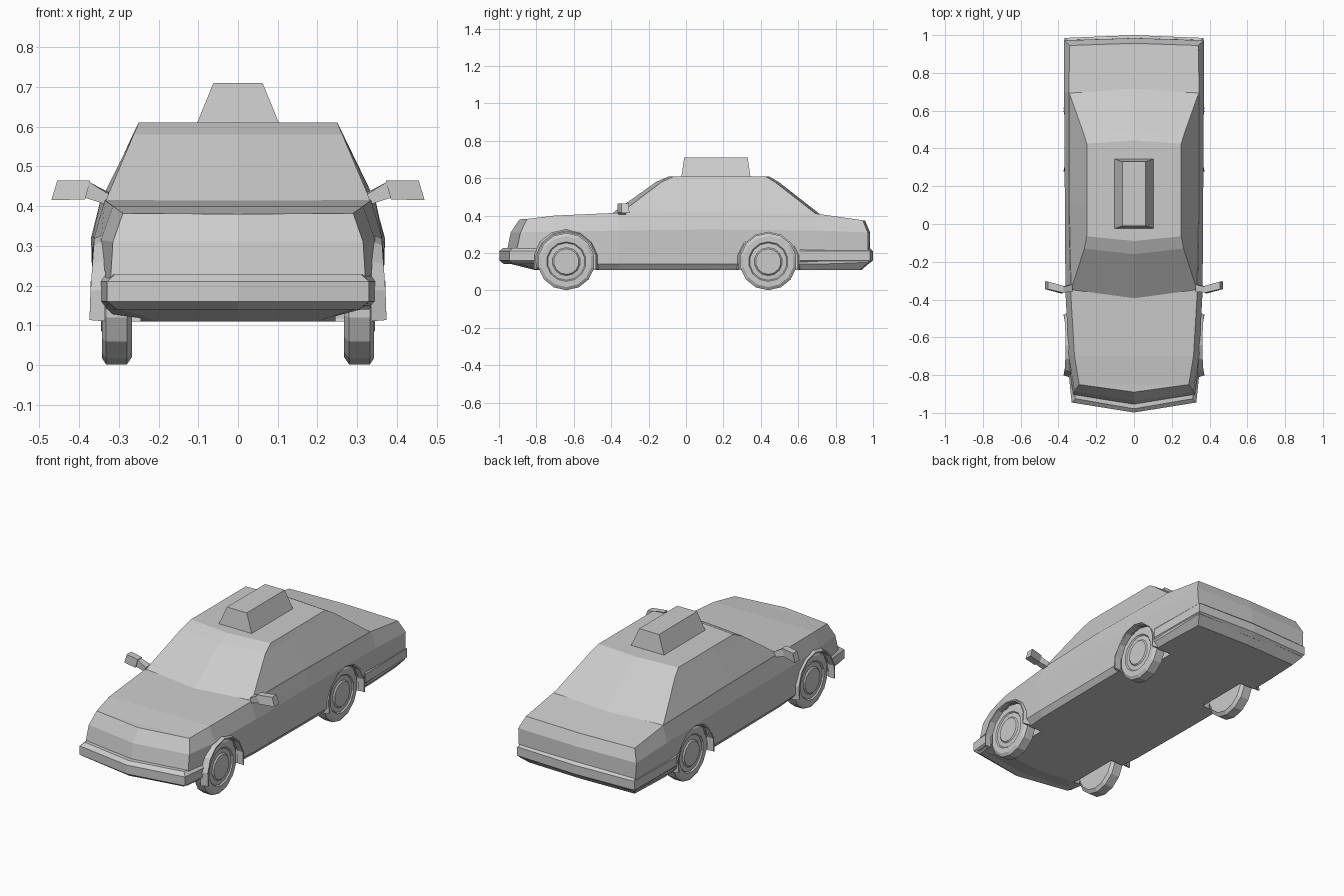
import bpy, bmesh
from math import sin, cos, pi, radians

if "Cube" in bpy.data.objects:
    bpy.data.objects.remove(bpy.data.objects["Cube"])


def loft(name, rings):
    """Skin closed rings and cap both ends with strips across the ring."""
    bm = bmesh.new()
    vs = [[bm.verts.new(p) for p in r] for r in rings]
    n = len(rings[0])
    for a, b in zip(vs, vs[1:]):
        for i in range(n):
            j = (i + 1) % n
            bm.faces.new((a[i], a[j], b[j], b[i]))
    for r in (vs[0], vs[-1]):
        for i in range(n // 2):
            quad = [r[i], r[i + 1], r[n - i - 1], r[(n - i) % n]]
            bm.faces.new(list(dict.fromkeys(quad)))
    bmesh.ops.recalc_face_normals(bm, faces=bm.faces)
    me = bpy.data.meshes.new(name)
    bm.to_mesh(me)
    bm.free()
    ob = bpy.data.objects.new(name, me)
    bpy.context.collection.objects.link(ob)
    return ob


def full(half):
    """Mirror a half outline running from front centre to rear centre."""
    return half + [(-x, y, z) for x, y, z in half[-2:0:-1]]


def lathe(name, profile, side, y, z, n=14):
    """Turn (radius, x) points about a sideways axle."""
    return loft(name, [[(side * x, y + r * cos(2 * pi * (i + .5) / n),
                         z + r * sin(2 * pi * (i + .5) / n)) for i in range(n)]
                       for r, x in profile])


# Lower body: underside, sill, waist and shoulder outlines
bottom = [(0, -.81, .11), (.2, -.79, .11), (.31, -.7, .11), (.335, -.36, .11),
          (.34, .1, .11), (.34, .7, .11), (.33, .93, .11), (0, .94, .11)]
sill = [(0, -.97, .15), (.325, -.92, .15), (.345, -.7, .145), (.36, -.36, .14),
        (.362, .1, .14), (.365, .7, .14), (.362, .975, .15), (0, .985, .15)]
waist = [(0, -.937, .31), (.315, -.885, .31), (.345, -.7, .315), (.363, -.36, .32),
         (.366, .1, .325), (.37, .7, .32), (.37, .972, .31), (0, .984, .31)]
shoulder = [(0, -.89, .38), (.29, -.85, .382), (.315, -.7, .4), (.335, -.36, .415),
            (.345, .1, .42), (.345, .7, .41), (.34, .945, .375), (0, .957, .375)]
body = loft("body", [full(r) for r in (bottom, sill, waist, shoulder)])

# Cabin with windscreen, roof and rear window
base = [(0, -.405, .405), (.335, -.355, .41), (.345, .1, .415), (.345, .7, .405), (0, .72, .405)]
upper = [(0, -.16, .58), (.263, -.13, .58), (.263, .1, .58), (.265, .475, .58), (0, .495, .58)]
roof = [(0, -.09, .61), (.25, -.065, .61), (.25, .1, .61), (.25, .425, .61), (0, .443, .61)]
loft("cabin", [full(r) for r in (base, upper, roof)])

# Roof sign
loft("roof_sign", [full([(0, a, z), (x, a, z), (x, b, z), (0, b, z)])
                   for x, a, b, z in ((.105, -.025, .345, .605), (.062, -.01, .33, .71))])


# Bumpers, chamfered above and below
def bumper(name, d, tip, corner, wide, end):
    rings = []
    for z, inset in ((.14, .025), (.16, 0), (.21, 0), (.228, .02)):
        half = [(0, d * (tip - inset), z), (corner[0] - inset, d * (corner[1] - inset), z),
                (wide - inset * .6, d * end, z), (0, d * end, z)]
        rings.append(full(half))
    loft(name, rings)


bumper("front_bumper", -1, .998, (.33, .945), .345, .80)
bumper("rear_bumper", 1, 1.0, (.367, .985), .372, .61)

tyre = [(.134, .267), (.153, .28), (.153, .332), (.136, .343), (.106, .343),
        (.1, .336), (.075, .338), (.068, .345), (.02, .345)]
for side, tag in ((1, "right"), (-1, "left")):
    for wy, end in ((-.64, "front"), (.44, "rear")):
        # Wheel well cut out of the body
        cutter = lathe("well_cutter", [(.164, .245), (.164, .42)], side, wy, .153)
        cutter.hide_render = True
        mod = body.modifiers.new("well", 'BOOLEAN')
        mod.operation, mod.solver, mod.object = 'DIFFERENCE', 'EXACT', cutter
        bpy.context.view_layer.objects.active = body
        bpy.ops.object.modifier_apply(modifier=mod.name)
        bpy.data.objects.remove(cutter)
        # Wheel
        lathe(f"{end}_{tag}_wheel", tyre, side, wy, .154)
        # Arch flare
        arch = []
        for i in range(9):
            t = radians(-14 + 208 * i / 8)
            drop = .012 * max(0, sin(t))
            arch.append([(side * x, wy + r * cos(t), .153 + r * sin(t)) for x, r in
                         ((.335, .158), (.374 - drop, .158), (.374 - drop, .165), (.335, .178))])
        loft(f"{end}_{tag}_arch", arch)
    # Door mirror: stem and housing
    inner = [(.372, -.328, .465), (.372, -.365, .465), (.385, -.368, .417), (.385, -.328, .417)]
    outer = [(.455, -.305, .465), (.455, -.345, .465), (.47, -.345, .415), (.47, -.303, .415)]
    loft(tag + "_mirror", [[(side * x, y, z) for x, y, z in r] for r in (inner, outer)])
    foot = [(.325, -.32, .435), (.325, -.36, .43), (.335, -.36, .405), (.335, -.32, .405)]
    neck = [(.374, -.332, .46), (.374, -.362, .46), (.388, -.362, .422), (.388, -.332, .422)]
    loft(tag + "_mirror_stem", [[(side * x, y, z) for x, y, z in r] for r in (foot, neck)])
